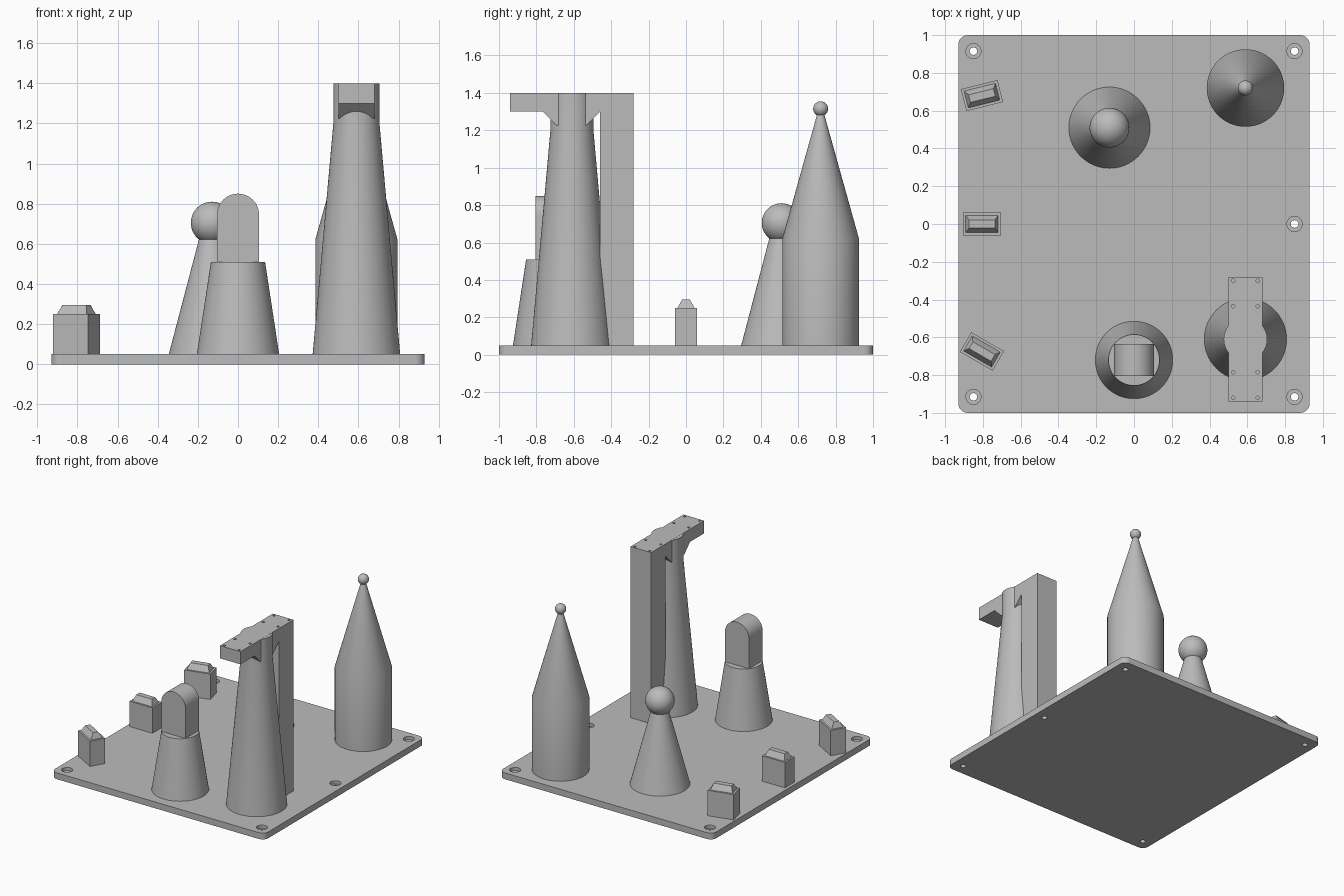
import bpy, bmesh, math
from mathutils import Matrix, Vector

if "Cube" in bpy.data.objects:
    bpy.data.objects.remove(bpy.data.objects["Cube"], do_unlink=True)

grey = bpy.data.materials.new("plain grey")
GREY = (0.5, 0.5, 0.5, 1)
grey.use_nodes = True
grey.diffuse_color = GREY
grey.node_tree.nodes["Principled BSDF"].inputs["Base Color"].default_value = GREY

BASE = 0.05  # top of the base plate


def finish(name, bm, location=(0, 0, 0), turn=0):
    bmesh.ops.recalc_face_normals(bm, faces=bm.faces)
    mesh = bpy.data.meshes.new(name)
    bm.to_mesh(mesh)
    bm.free()
    mesh.materials.append(grey)
    ob = bpy.data.objects.new(name, mesh)
    ob.location = location
    ob.rotation_euler.z = math.radians(turn)
    bpy.context.collection.objects.link(ob)
    return ob


def smooth(ob):
    bpy.ops.object.select_all(action='DESELECT')
    ob.select_set(True)
    bpy.context.view_layer.objects.active = ob
    bpy.ops.object.shade_smooth_by_angle(angle=math.radians(20))


def lathe(name, x, y, profile, sides=64):
    """Solid of revolution from (radius, z) rings."""
    bm = bmesh.new()
    rings = []
    for r, z in profile:
        angles = [2 * math.pi * i / sides for i in range(sides)]
        rings.append([bm.verts.new((r * math.cos(a), r * math.sin(a), z)) for a in angles])
    for low, high in zip(rings, rings[1:]):
        for i in range(sides):
            j = (i + 1) % sides
            bm.faces.new((low[i], low[j], high[j], high[i]))
    bm.faces.new(rings[0])
    bm.faces.new(rings[-1])
    ob = finish(name, bm, (x, y, 0))
    smooth(ob)
    return ob


def ball(name, x, y, z, radius):
    bm = bmesh.new()
    bmesh.ops.create_uvsphere(bm, u_segments=48, v_segments=24, radius=radius)
    smooth(finish(name, bm, (x, y, z)))


def extrude(name, points, direction):
    """Prism from a closed outline pushed along a direction."""
    bm = bmesh.new()
    face = bm.faces.new([bm.verts.new(p) for p in points])
    side = bmesh.ops.extrude_face_region(bm, geom=[face])
    moved = [v for v in side["geom"] if isinstance(v, bmesh.types.BMVert)]
    bmesh.ops.translate(bm, verts=moved, vec=Vector(direction))
    return finish(name, bm)


def drill(ob, holes):
    """Cut round holes given as (x, y, radius, bottom, top)."""
    for bore in sorted({h[2:] for h in holes}):
        radius, low, high = bore
        bm = bmesh.new()
        for h in holes:
            if h[2:] == bore:
                spot = Matrix.Translation((h[0], h[1], (low + high) / 2))
                bmesh.ops.create_cone(bm, cap_ends=True, segments=32, radius1=radius,
                                      radius2=radius, depth=high - low, matrix=spot)
        cutter = finish("hole_cutter", bm)
        cutter.hide_render = True
        mod = ob.modifiers.new("holes", 'BOOLEAN')
        mod.operation, mod.solver, mod.object = 'DIFFERENCE', 'EXACT', cutter
        bpy.context.view_layer.objects.active = ob
        bpy.ops.object.modifier_apply(modifier=mod.name)
        bpy.data.objects.remove(cutter, do_unlink=True)
    smooth(ob)


# Base plate with rounded corners and counterbored screw holes
outline = []
corner = 0.05
for quarter, (sx, sy) in enumerate([(1, 1), (-1, 1), (-1, -1), (1, -1)]):
    for i in range(9):
        a = math.radians(90 * quarter + 90 * i / 8)
        outline.append((sx * (0.93 - corner) + corner * math.cos(a),
                        sy * (1 - corner) + corner * math.sin(a), 0))
plate = extrude("base_plate", outline, (0, 0, BASE))
screws = [(sx * 0.85, sy * 0.915) for sx in (-1, 1) for sy in (-1, 1)] + [(0.85, 0)]
drill(plate, [(x, y, 0.02, -0.1, 0.1) for x, y in screws]
      + [(x, y, 0.04, 0.025, 0.1) for x, y in screws])

# Round tower with a pointed roof and finial
lathe("pointed_tower", 0.59, 0.72, [(0.205, BASE), (0.205, 0.62), (0.015, 1.3)])
ball("tower_finial", 0.59, 0.72, 1.315, 0.04)

# Cone topped by a ball
lathe("ball_cone", -0.13, 0.51, [(0.215, BASE), (0.06, 0.64)])
ball("cone_ball", -0.13, 0.51, 0.705, 0.105)

# Stub cone carrying an arched block
lathe("arch_cone", 0, -0.72, [(0.205, BASE), (0.135, 0.51)])
half = 0.105
arch = [(half, -0.805, 0.5)]
for i in range(25):
    a = math.pi * i / 24
    arch.append((half * math.cos(a), -0.805, 0.745 + half * math.sin(a)))
arch.append((-half, -0.805, 0.5))
smooth(extrude("arched_block", arch, (0, 0.17, 0)))

# Tall tapered mast
lathe("mast", 0.59, -0.61, [(0.218, BASE), (0.115, 1.2), (0.115, 1.399)])

# Rear column and top beam with gussets, one side profile
profile = [(-0.94, 1.4), (-0.94, 1.3), (-0.765, 1.3), (-0.69, 1.225), (-0.535, 1.225),
           (-0.46, 1.3), (-0.46, BASE), (-0.28, BASE), (-0.28, 1.4)]
beam = extrude("column_and_beam", [(0.5, y, z) for y, z in profile], (0.18, 0, 0))
drill(beam, [(x, y, 0.009, 1.36, 1.45) for x in (0.525, 0.655)
             for y in (-0.92, -0.785, -0.435, -0.3)])

# Three small blocks with bevelled caps along the left edge
for label, y, turn in [("front", -0.675, -30), ("middle", 0, 0), ("back", 0.68, 14)]:
    bm = bmesh.new()
    size = Matrix.Diagonal((0.2, 0.12, 0.2, 1))
    bmesh.ops.create_cube(bm, size=1, matrix=Matrix.Translation((0, 0, 0.15)) @ size)
    top = max(bm.faces, key=lambda f: f.calc_center_median().z)
    bmesh.ops.inset_individual(bm, faces=[top], thickness=0.02)
    lifted = bmesh.ops.extrude_face_region(bm, geom=[top])
    verts = [v for v in lifted["geom"] if isinstance(v, bmesh.types.BMVert)]
    bmesh.ops.delete(bm, geom=[top], context='FACES_ONLY')
    for v in verts:
        v.co = (v.co.x * 0.79, v.co.y * 0.45, 0.295)
    finish(label + "_small_block", bm, (-0.805, y, 0), turn)
